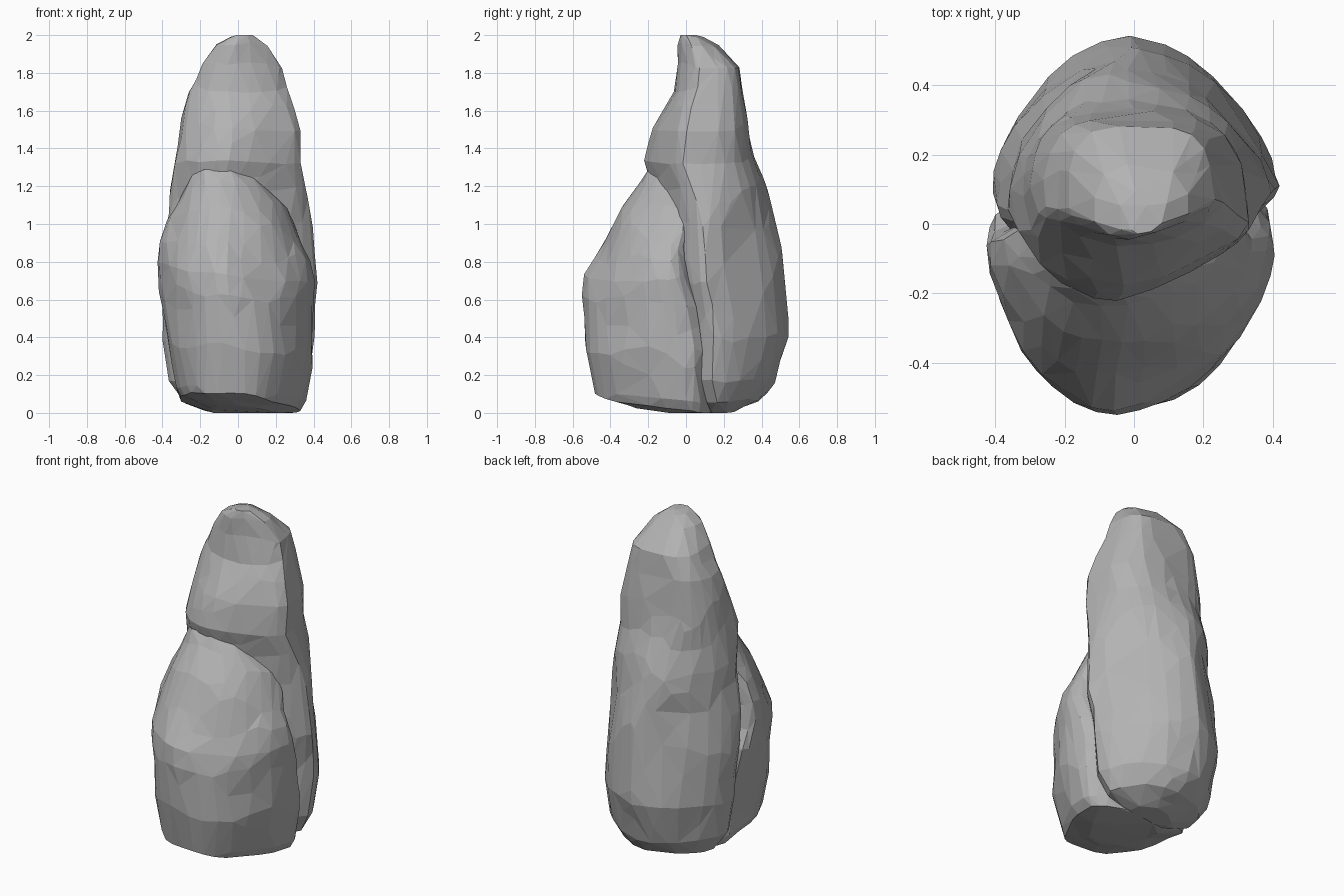
import bpy, bmesh, math
from mathutils import Vector, noise

cube = bpy.data.objects.get("Cube")
if cube:
    bpy.data.objects.remove(cube, do_unlink=True)

stone = bpy.data.materials.new("grey stone")
stone.use_nodes = True
grey = (0.45, 0.45, 0.45, 1)
stone.diffuse_color = grey
stone.node_tree.nodes["Principled BSDF"].inputs["Base Color"].default_value = grey

SIDES = 36
STEPS = 3


def power(value, exponent):
    return math.copysign(abs(value) ** (2 / exponent), value)


def ring_point(section, angle, waist, skew, lean):
    """Point on a rounded cross-section with separate front and back shapes."""
    z, left, right, front, back, front_bulge, back_bulge, tilt = section
    c, s = math.cos(angle), math.sin(angle)
    middle = front + waist * (back - front)
    depth = back - middle if s > 0 else middle - front
    exponent = back_bulge if s > 0 else front_bulge
    x = (left + right) / 2 + (right - left) / 2 * power(c, exponent)
    y = middle + depth * power(s, exponent)
    shift = skew[0 if s < 0 else 1] * (y - middle)
    return Vector((x + shift, y, z + tilt * (y - front) + lean * x))


def boulder(name, sections, waist, skew, lean, rough, keep):
    """Loft the sections, roughen them and reduce to irregular flat facets."""
    rows = []
    for low, high in zip(sections, sections[1:]):
        for k in range(STEPS):
            t = k / STEPS
            rows.append([a + (b - a) * t for a, b in zip(low, high)])
    rows.append(sections[-1])

    bm = bmesh.new()
    rings = []
    for row in rows:
        ring = []
        for i in range(SIDES):
            p = ring_point(row, math.tau * i / SIDES, waist, skew, lean)
            p += rough * noise.noise_vector(p * 4)
            p.z = min(2, max(0, p.z))
            ring.append(bm.verts.new(p))
        rings.append(ring)
    for a, b in zip(rings, rings[1:]):
        for i in range(SIDES):
            j = (i + 1) % SIDES
            bm.faces.new((a[i], a[j], b[j], b[i]))
    bm.faces.new(rings[0][::-1])
    bm.faces.new(rings[-1])
    bmesh.ops.triangulate(bm, faces=bm.faces[:])
    bmesh.ops.recalc_face_normals(bm, faces=bm.faces[:])

    mesh = bpy.data.meshes.new(name)
    bm.to_mesh(mesh)
    bm.free()
    mesh.materials.append(stone)
    obj = bpy.data.objects.new(name, mesh)
    bpy.context.collection.objects.link(obj)
    facets = obj.modifiers.new("facets", "DECIMATE")
    facets.ratio = keep


# Columns: height, left x, right x, front y, back y, front bulge, back bulge, tilt
# Tall rear slab, leaning forward over the front boulder
boulder("rear_slab", [
    (0.00, -0.12, 0.16, 0.10, 0.26, 2, 2, 0),
    (0.06, -0.27, 0.31, 0.03, 0.38, 2, 1.9, 0),
    (0.17, -0.36, 0.38, -0.04, 0.47, 1.8, 1.7, 0),
    (0.40, -0.40, 0.41, -0.08, 0.55, 1.7, 1.5, 0),
    (0.68, -0.40, 0.42, -0.12, 0.53, 1.7, 1.45, 0),
    (0.95, -0.38, 0.40, -0.14, 0.48, 1.6, 1.55, 0),
    (1.16, -0.36, 0.36, -0.17, 0.43, 1.5, 1.9, 0),
    (1.33, -0.33, 0.34, -0.22, 0.37, 1.5, 2.3, 0),
    (1.50, -0.30, 0.33, -0.17, 0.33, 1.6, 2.7, 0),
    (1.70, -0.26, 0.27, -0.06, 0.30, 1.7, 2.8, 0),
    (1.83, -0.20, 0.24, -0.05, 0.28, 1.7, 2.8, 0),
    (1.94, -0.11, 0.16, -0.04, 0.17, 1.7, 2.6, 0),
    (2.00, 0.00, 0.08, -0.02, 0.06, 2, 2, 0),
], waist=0.36, skew=(0.25, -0.05), lean=0, rough=0.022, keep=0.22)

# Lower front boulder with a slanting base and a slanting top
boulder("front_boulder", [
    (0.04, -0.14, 0.20, -0.30, 0.12, 2, 2, -0.12),
    (0.10, -0.31, 0.32, -0.49, 0.14, 2.2, 2.4, -0.12),
    (0.14, -0.33, 0.35, -0.50, 0.14, 2.2, 2.6, -0.1),
    (0.38, -0.38, 0.40, -0.53, 0.12, 1.95, 3, 0),
    (0.60, -0.42, 0.41, -0.54, 0.09, 1.8, 3, 0),
    (0.73, -0.42, 0.40, -0.53, 0.04, 1.75, 3, 0),
    (0.87, -0.41, 0.38, -0.46, 0.02, 1.75, 3, -0.03),
    (1.02, -0.37, 0.33, -0.37, 0.04, 1.8, 2.6, -0.1),
    (1.16, -0.32, 0.26, -0.28, 0.05, 1.9, 2.4, -0.25),
    (1.28, -0.25, 0.14, -0.20, 0.04, 2.4, 2.2, -0.5),
], waist=0.78, skew=(0.08, 0), lean=-0.1, rough=0.022, keep=0.22)
